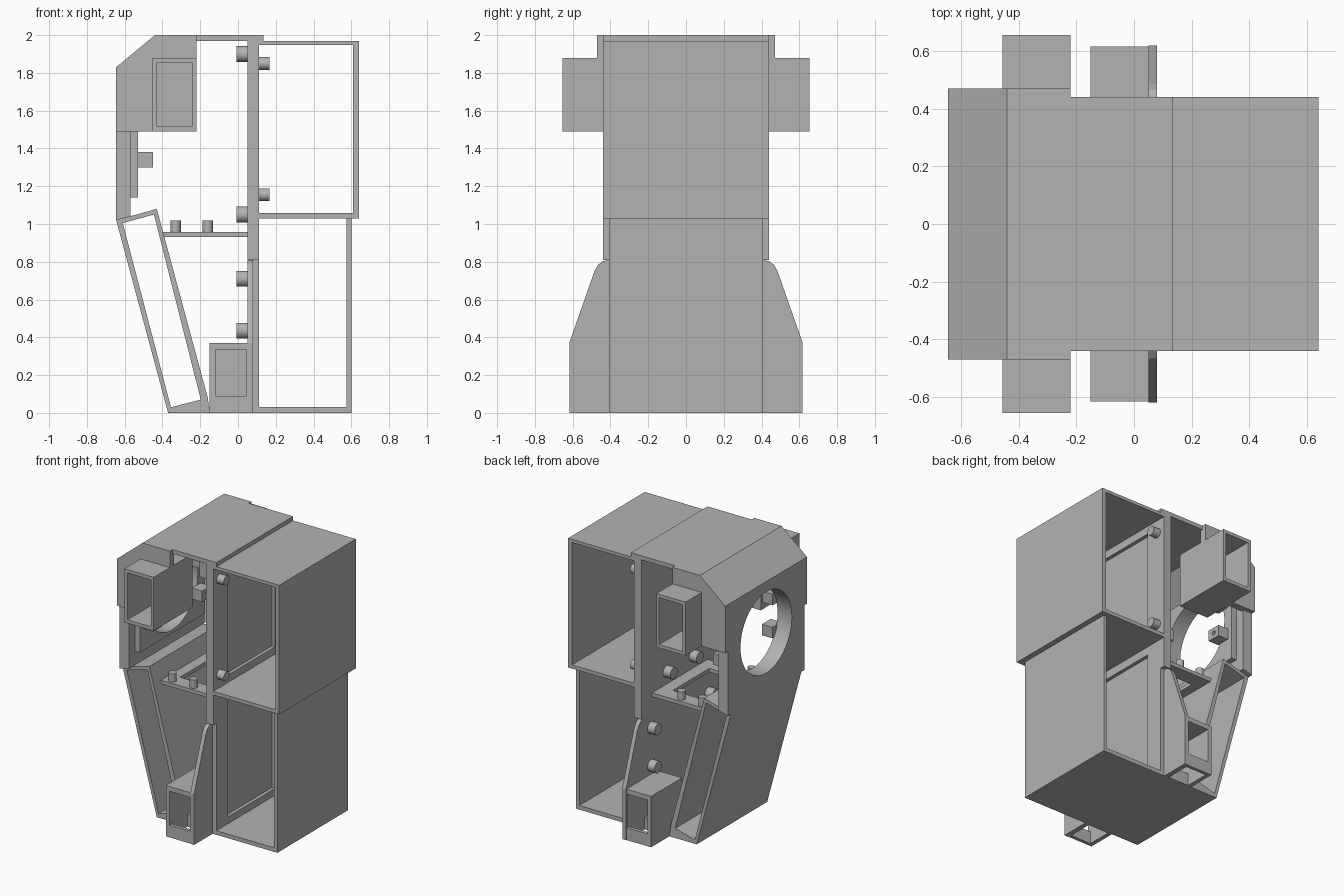
import bpy, bmesh, math
from mathutils import Matrix

cube = bpy.data.objects.get("Cube")
if cube:
    bpy.data.objects.remove(cube, do_unlink=True)

grey = bpy.data.materials.new("light grey plastic")
grey.use_nodes = True
COLOUR = (0.45, 0.45, 0.45, 1)
grey.diffuse_color = COLOUR
grey.node_tree.nodes["Principled BSDF"].inputs["Base Color"].default_value = COLOUR


def finish(name, bm):
    bmesh.ops.recalc_face_normals(bm, faces=bm.faces)
    mesh = bpy.data.meshes.new(name)
    bm.to_mesh(mesh)
    bm.free()
    mesh.materials.append(grey)
    ob = bpy.data.objects.new(name, mesh)
    bpy.context.collection.objects.link(ob)
    return ob


def prism(name, points, lo, hi, axis="y"):
    """Extrude an (x, z) outline along y, or a (y, z) outline along x."""
    bm = bmesh.new()
    place = (lambda p, d: (p[0], d, p[1])) if axis == "y" else (lambda p, d: (d, p[0], p[1]))
    a = [bm.verts.new(place(p, lo)) for p in points]
    b = [bm.verts.new(place(p, hi)) for p in points]
    bm.faces.new(a)
    bm.faces.new(b)
    for i in range(len(a)):
        j = (i + 1) % len(a)
        bm.faces.new((a[i], a[j], b[j], b[i]))
    return finish(name, bm)


def box(name, x, y, z):
    return prism(name, [(x[0], z[0]), (x[1], z[0]), (x[1], z[1]), (x[0], z[1])], *y)


def rod(name, centre, radius, length, axis="z", sides=32):
    bm = bmesh.new()
    turn = Matrix.Rotation(math.pi / 2, 4, "Y") if axis == "x" else Matrix()
    bmesh.ops.create_cone(bm, cap_ends=True, segments=sides, radius1=radius, radius2=radius,
                          depth=length, matrix=Matrix.Translation(centre) @ turn)
    ob = finish(name, bm)
    bpy.context.view_layer.objects.active = ob
    ob.select_set(True)
    bpy.ops.object.shade_smooth_by_angle(angle=math.radians(35))
    ob.select_set(False)
    return ob


def cut(ob, cutter):
    """Subtract the cutter, then discard it."""
    cutter.hide_render = True
    mod = ob.modifiers.new("cut", "BOOLEAN")
    mod.operation, mod.solver, mod.object = "DIFFERENCE", "EXACT", cutter
    deps = bpy.context.evaluated_depsgraph_get()
    mesh = bpy.data.meshes.new_from_object(ob.evaluated_get(deps))
    ob.modifiers.clear()
    ob.data = mesh
    bpy.data.objects.remove(cutter, do_unlink=True)


BODY, LOW = (-0.44, 0.44), (-0.405, 0.405)
THROUGH = (-1, 1)

# Open compartments on the +x side
upper = box("upper_compartment", (0.09, 0.64), BODY, (1.03, 1.97))
cut(upper, box("cutter", (0.0, 0.61), THROUGH, (1.057, 1.947)))
lower = box("lower_compartment", (0.09, 0.6), LOW, (0, 1.03))
cut(lower, box("cutter", (0.0, 0.575), THROUGH, (0.03, 1.1)))

# Central wall with shallow panel recesses
wall_top = box("central_wall_upper", (0.05, 0.11), BODY, (0.81, 1.98))
cut(wall_top, box("cutter", (0.085, 0.2), (-0.27, 0.27), (1.11, 1.89)))
wall_low = box("central_wall_lower", (0.05, 0.11), LOW, (0, 0.81))
for w in (wall_top, wall_low):
    cut(w, box("cutter", (0.085, 0.2), (-0.27, 0.27), (0.08, 0.97)))

# Outer shell: port wall, chamfer and roof in one profile
shell = prism("port_wall_and_roof", [
    (-0.645, 1.02), (-0.57, 1.04), (-0.57, 1.8), (-0.42, 1.97), (0.135, 1.97),
    (0.135, 2), (-0.44, 2), (-0.645, 1.83)], *BODY)
cut(shell, rod("cutter", (-0.6, 0, 1.46), 0.295, 0.3, "x", 64))
frame = box("port_frame", (-0.575, -0.53), (-0.37, 0.37), (1.14, 1.78))
cut(frame, rod("cutter", (-0.55, 0, 1.46), 0.295, 0.3, "x", 64))

# Drilled mounting blocks around the round port
for y in (-0.28, 0.28):
    for z in (1.34, 1.58):
        block = box("port_mount", (-0.535, -0.45), (y - 0.05, y + 0.05), (z - 0.04, z + 0.04))
        cut(block, rod("cutter", (-0.45, y, z), 0.015, 0.08, "x", 16))

# Slanted tube and floor
slant = prism("slanted_channel", [
    (-0.645, 1.02), (-0.43, 1.08), (-0.16, 0.08), (-0.15, 0), (-0.37, 0)], *LOW)
cut(slant, prism("cutter", [(-0.61, 1.005), (-0.445, 1.05), (-0.197, 0.07), (-0.355, 0.03)], *THROUGH))
box("floor", (-0.2, 0.1), LOW, (0, 0.03))

# Inner shelf with opening and upright pegs
shelf = box("shelf", (-0.41, 0.05), (-0.32, 0.32), (0.93, 0.957))
cut(shelf, box("cutter", (-0.32, -0.04), (-0.21, 0.21), (0.8, 1.1)))

for s in (-1, 1):
    def span(a, b):
        return tuple(sorted((s * a, s * b)))

    # Upper end plate with chamfered corner
    plate = prism("end_plate", [(-0.645, 1.49), (-0.22, 1.49), (-0.22, 2), (-0.44, 2),
                                (-0.645, 1.83)], *span(0.42, 0.47))
    cut(plate, box("cutter", (-0.43, -0.24), THROUGH, (1.515, 1.855)))

    # Upper pocket, open outwards
    pocket = box("upper_pocket", (-0.455, -0.22), span(0.21, 0.655), (1.49, 1.88))
    cut(pocket, box("cutter", (-0.43, -0.243), span(0.24, 0.8), (1.515, 1.855)))

    # Lower pocket with window and open underside
    pocket = box("lower_pocket", (-0.15, 0.075), span(0.26, 0.615), (0, 0.37))
    cut(pocket, box("cutter", (-0.12, 0.045), span(0.29, 0.8), (0.09, 0.335)))
    cut(pocket, box("cutter", (-0.12, 0.045), span(0.41, 0.59), (-0.1, 0.2)))

    # Tapered bracket plate
    prism("side_bracket", [(s * y, z) for y, z in (
        (0.3, 0), (0.618, 0), (0.618, 0.37), (0.485, 0.75), (0.465, 0.785),
        (0.44, 0.803), (0.41, 0.81), (0.3, 0.81))], 0.05, 0.08, "x")

    # Pegs
    for x in (-0.33, -0.16):
        rod("shelf_peg", (x, s * 0.28, 0.98), 0.027, 0.075)
    for y, z in ((0.15, 1.9), (0.15, 1.05), (0.33, 0.71), (0.33, 0.435)):
        rod("wall_peg", (0.025, s * y, z), 0.042, 0.065, "x")
    for z in (1.85, 1.155):
        rod("compartment_peg", (0.135, s * 0.37, z), 0.034, 0.065, "x")
